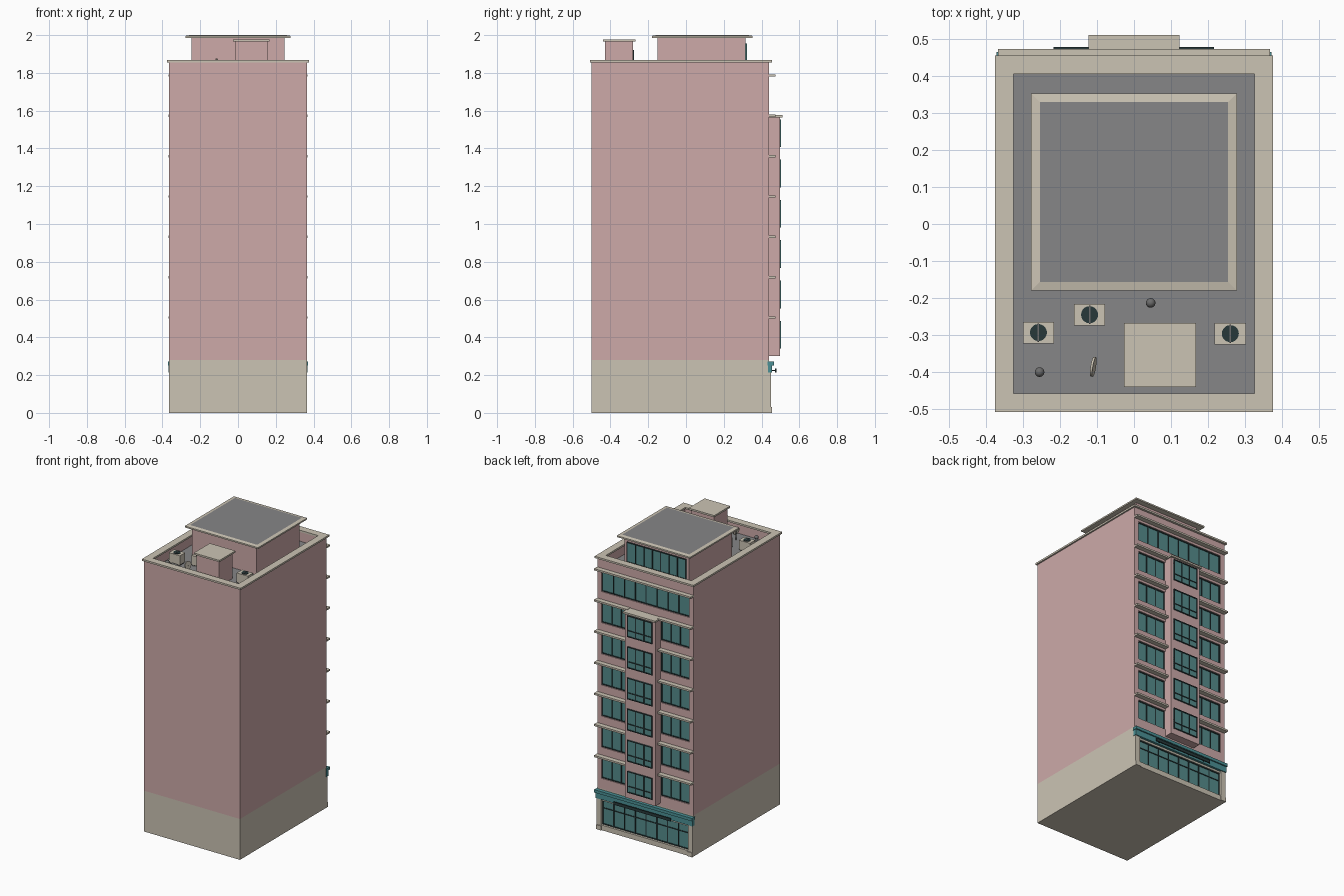
import bpy, bmesh, math
from mathutils import Matrix, Vector

default = bpy.data.objects.get("Cube")
if default:
    bpy.data.objects.remove(default, do_unlink=True)


def material(name, r, g, b):
    m = bpy.data.materials.new(name)
    m.use_nodes = True
    m.diffuse_color = (r, g, b, 1)
    m.node_tree.nodes["Principled BSDF"].inputs["Base Color"].default_value = (r, g, b, 1)
    return m


PINK = material("pink_plaster", 0.61, 0.40, 0.395)
CREAM = material("cream_stone", 0.60, 0.55, 0.455)
GRAY = material("roof_gray", 0.24, 0.24, 0.245)
GLASS = material("teal_glass", 0.09, 0.26, 0.26)
TEAL = material("awning_teal", 0.07, 0.28, 0.30)
DARK = material("dark_frame", 0.02, 0.04, 0.042)
METAL = material("vent_metal", 0.15, 0.15, 0.15)


def finish(name, bm, mats):
    mesh = bpy.data.meshes.new(name)
    bm.to_mesh(mesh)
    bm.free()
    for m in mats:
        mesh.materials.append(m)
    ob = bpy.data.objects.new(name, mesh)
    bpy.context.collection.objects.link(ob)
    return ob


def add_box(bm, x, y, z, index=0):
    lo, hi = Vector((x[0], y[0], z[0])), Vector((x[1], y[1], z[1]))
    mat = Matrix.Translation((lo + hi) / 2) @ Matrix.Diagonal((*(hi - lo), 1))
    verts = bmesh.ops.create_cube(bm, size=1, matrix=mat)["verts"]
    for f in {f for v in verts for f in v.link_faces}:
        f.material_index = index


def box(name, x, y, z, mat):
    bm = bmesh.new()
    add_box(bm, x, y, z)
    return finish(name, bm, [mat])


def ring(name, x, y, z, t, mat):
    """Rectangular frame lying flat, t wide."""
    bm = bmesh.new()
    add_box(bm, x, (y[0], y[0] + t), z)
    add_box(bm, x, (y[1] - t, y[1]), z)
    for a in (x[0], x[1] - t):
        add_box(bm, (a, a + t), (y[0] + t, y[1] - t), z)
    return finish(name, bm, [mat])


def window(name, x, z, y, cols, transom=None, bar=0.006):
    """Glass sheet in a dark frame, facing +y; transom is a height fraction."""
    bm = bmesh.new()
    add_box(bm, x, (y - 0.004, y), z, 0)
    front = (y - 0.004, y + 0.004)
    for i in range(cols + 1):
        c = x[0] + bar / 2 + (x[1] - x[0] - bar) * i / cols
        add_box(bm, (c - bar / 2, c + bar / 2), front, z, 1)
    heights = [z[0] + bar / 2, z[1] - bar / 2]
    if transom:
        heights.append(z[0] + (z[1] - z[0]) * transom)
    for h in heights:
        add_box(bm, x, front, (h - bar / 2, h + bar / 2), 1)
    return finish(name, bm, [GLASS, DARK])


def rod(name, start, end, r, mat, sides=12):
    a, b = Vector(start), Vector(end)
    bm = bmesh.new()
    rot = (b - a).to_track_quat('Z', 'Y').to_matrix().to_4x4()
    bmesh.ops.create_cone(bm, cap_ends=True, segments=sides, radius1=r, radius2=r,
                          depth=(b - a).length, matrix=Matrix.Translation((a + b) / 2) @ rot)
    return finish(name, bm, [mat])


W, BACK, FACE, CORE = 0.365, -0.5, 0.44, 0.425
FULL = (-W, W)
DECK, PITCH = 1.79, 0.2135
LEDGES = [0.505 + PITCH * i for i in range(7)]

# Main masses
box("ground_floor", FULL, (BACK, CORE), (0, 0.28), CREAM)
box("tower", FULL, (BACK, CORE), (0.28, DECK - 0.003), PINK)
box("roof_deck", (-0.34, 0.34), (-0.475, 0.415), (DECK - 0.003, DECK), GRAY)
ring("parapet", FULL, (BACK, FACE), (DECK - 0.003, 1.857), 0.03, PINK)
ring("parapet_coping", (-0.375, 0.375), (-0.507, 0.455), (1.856, 1.868), 0.05, CREAM)

# Facade: spandrels, end piers, ledges and windows per floor
skin = (CORE, FACE)
low = 0.28
for i, ledge in enumerate(LEDGES):
    top, sill = ledge - 0.022, ledge - 0.155
    box(f"spandrel_{i}", FULL, skin, (low, sill), PINK)
    low = top
    for s in (-1, 1):
        box(f"end_pier_{i}", sorted((s * 0.333, s * W)), skin, (sill, top), PINK)
    if i < 6:
        for s in (-1, 1):
            xs = sorted((s * 0.115, s * 0.333))
            window(f"wing_window_{i}", xs, (sill, top), CORE + 0.005, 3)
            box(f"ledge_{i}", sorted((s * 0.115, s * 0.367)), (FACE, 0.473),
                (ledge - 0.006, ledge + 0.006), CREAM)
        window(f"bay_window_{i}", (-0.095, 0.095), (ledge - 0.165, ledge - 0.018),
               0.5, 3, 0.3)
    else:
        window("top_window", (-0.333, 0.333), (sill, top), CORE + 0.005, 8)
        box("top_ledge", (-0.367, 0.367), (FACE, 0.473), (ledge - 0.006, ledge + 0.006), CREAM)
box("upper_band", FULL, skin, (low, DECK), PINK)

# Projecting bay
box("bay", (-0.115, 0.115), (CORE, 0.497), (0.30, 1.566), PINK)
box("bay_cap", (-0.123, 0.123), (FACE, 0.51), (1.564, 1.576), CREAM)

# Shopfront
for s in (-1, 1):
    box("shop_column", sorted((s * 0.33, s * W)), (CORE, 0.45), (0, 0.225), CREAM)
    box("column_foot", sorted((s * 0.325, s * W)), (CORE, 0.456), (0, 0.03), CREAM)
box("shop_plinth", (-0.33, 0.33), (CORE, 0.45), (0, 0.035), CREAM)
box("shop_lintel", FULL, (CORE, FACE), (0.2, 0.28), CREAM)
window("shop_window", (-0.33, 0.33), (0.035, 0.2), CORE + 0.006, 8, 0.68)
box("awning_band", (-0.368, 0.368), (0.434, 0.456), (0.213, 0.255), TEAL)
box("awning_lip", (-0.371, 0.371), (0.432, 0.465), (0.252, 0.272), TEAL)
box("sign_rail", (-0.218, 0.216), (0.472, 0.478), (0.215, 0.235), DARK)
for x in (-0.18, -0.06, 0.06, 0.18):
    box("sign_bracket", (x - 0.003, x + 0.003), (0.45, 0.474), (0.222, 0.228), DARK)

# Penthouse
box("penthouse", (-0.245, 0.245), (-0.15, 0.315), (DECK, 1.988), PINK)
window("penthouse_window", (-0.225, 0.225), (1.815, 1.955), 0.319, 7)
bm = bmesh.new()
add_box(bm, (-0.278, 0.278), (-0.18, 0.353), (1.986, 1.996))
top_face = max(bm.faces, key=lambda f: f.calc_center_median().z)
bmesh.ops.inset_region(bm, faces=[top_face], thickness=0.034, depth=0.004)
top_face.material_index = 1
finish("penthouse_roof", bm, [CREAM, GRAY])

# Stair house
box("stair_house", (-0.015, 0.155), (-0.43, -0.28), (DECK, 1.968), PINK)
box("stair_house_cap", (-0.027, 0.167), (-0.44, -0.267), (1.966, 1.978), CREAM)
box("stair_door", (0.035, 0.105), (-0.281, -0.276), (DECK, 1.92), DARK)

# Rooftop cooling units
for x, y in ((-0.258, -0.293), (-0.12, -0.245), (0.26, -0.296)):
    box("cooling_unit", (x - 0.042, x + 0.042), (y - 0.029, y + 0.029), (DECK + 0.008, 1.862), CREAM)
    for s in (-1, 1):
        box("unit_foot", (x + s * 0.03 - 0.006, x + s * 0.03 + 0.006),
            (y - 0.025, y + 0.025), (DECK, DECK + 0.009), METAL)
    rod("unit_fan", (x, y, 1.86), (x, y, 1.865), 0.023, DARK, 20)
    box("fan_guard", (x - 0.002, x + 0.002), (y - 0.025, y + 0.025), (1.864, 1.867), METAL)

# Round vents
for x, y in ((0.045, -0.213), (-0.255, -0.4)):
    rod("vent_pipe", (x, y, DECK), (x, y, 1.835), 0.007, METAL)
    bm = bmesh.new()
    bmesh.ops.create_uvsphere(bm, u_segments=16, v_segments=10, radius=0.013,
                              matrix=Matrix.Translation((x, y, 1.84)))
    for f in bm.faces:
        f.smooth = True
    finish("vent_ball", bm, [METAL])

# Dish on a mast
rod("dish_mast", (-0.11, -0.385, DECK), (-0.11, -0.385, 1.85), 0.004, METAL)
rod("dish", (-0.113, -0.385, 1.85), (-0.107, -0.386, 1.851), 0.027, CREAM, 20)
